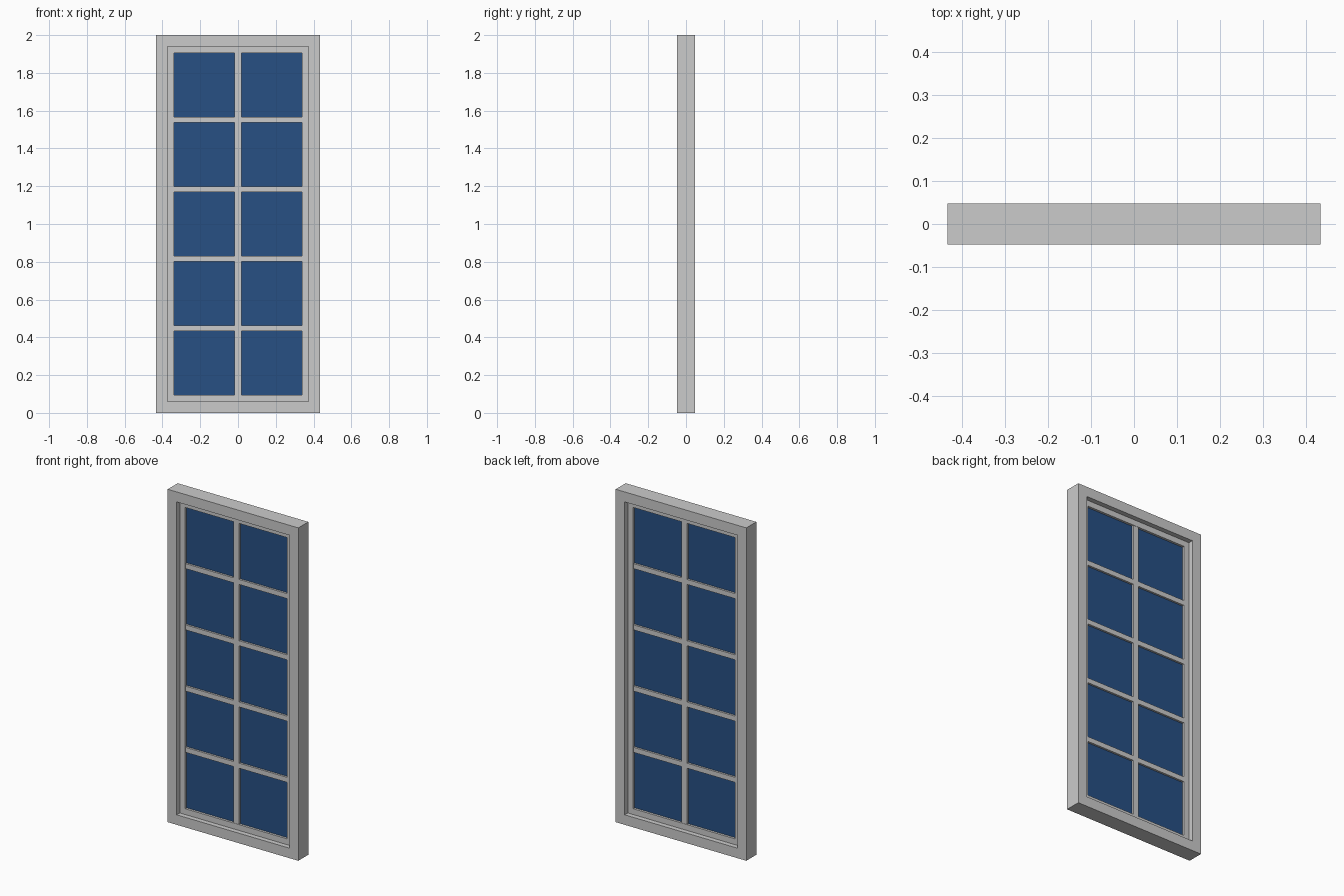
import bpy

if "Cube" in bpy.data.objects:
    bpy.data.objects.remove(bpy.data.objects["Cube"])

W, H, D = 0.434, 2.0, 0.0475      # half width, height, half depth


def box(name, x0, x1, y0, y1, z0, z1):
    bpy.ops.mesh.primitive_cube_add(size=1, location=((x0 + x1) / 2, (y0 + y1) / 2, (z0 + z1) / 2))
    o = bpy.context.object
    o.name = name
    o.scale = (x1 - x0, y1 - y0, z1 - z0)
    bpy.ops.object.transform_apply(location=False, rotation=False, scale=True)
    return o


def ring(name, hw, z0, z1, t, d):
    """Rectangular frame with border t and half depth d, as one closed mesh."""
    verts, faces = [], []
    for y in (-d, d):
        for i in (0, t):
            verts += [(-hw + i, y, z0 + i), (hw - i, y, z0 + i),
                      (hw - i, y, z1 - i), (-hw + i, y, z1 - i)]
    for a in range(4):
        b = (a + 1) % 4
        faces += [(a, b, b + 4, a + 4),              # front
                  (a + 8, a + 12, b + 12, b + 8),    # back
                  (a, a + 8, b + 8, b),              # outside
                  (a + 4, b + 4, b + 12, a + 12)]    # inside
    me = bpy.data.meshes.new(name)
    me.from_pydata(verts, [], faces)
    o = bpy.data.objects.new(name, me)
    bpy.context.collection.objects.link(o)
    return o


# Outer frame and recessed sash
ring("outer_frame", W, 0, H, 0.06, D)
ring("sash", W - 0.06, 0.06, H - 0.06, 0.035, 0.018)

# Glazing bars: one upright, four rails
gx, gz0, gz1 = W - 0.095, 0.095, H - 0.095
bar = 0.03
pane = (gz1 - gz0 - 4 * bar) / 5
box("vertical_bar", -0.018, 0.018, -0.016, 0.016, gz0, gz1)
for i in range(4):
    z = gz0 + pane * (i + 1) + bar * i
    for side, x0, x1 in (("left", -gx, -0.018), ("right", 0.018, gx)):
        box(f"rail_{side}_{i + 1}", x0, x1, -0.016, 0.016, z, z + bar)

# Glass
blue = bpy.data.materials.new("glass_blue")
blue.diffuse_color = (0.02, 0.08, 0.23, 1)
blue.use_nodes = True
blue.node_tree.nodes["Principled BSDF"].inputs["Base Color"].default_value = blue.diffuse_color
glass = box("glass", -gx, gx, -0.004, 0.004, gz0, gz1)
glass.data.materials.append(blue)
